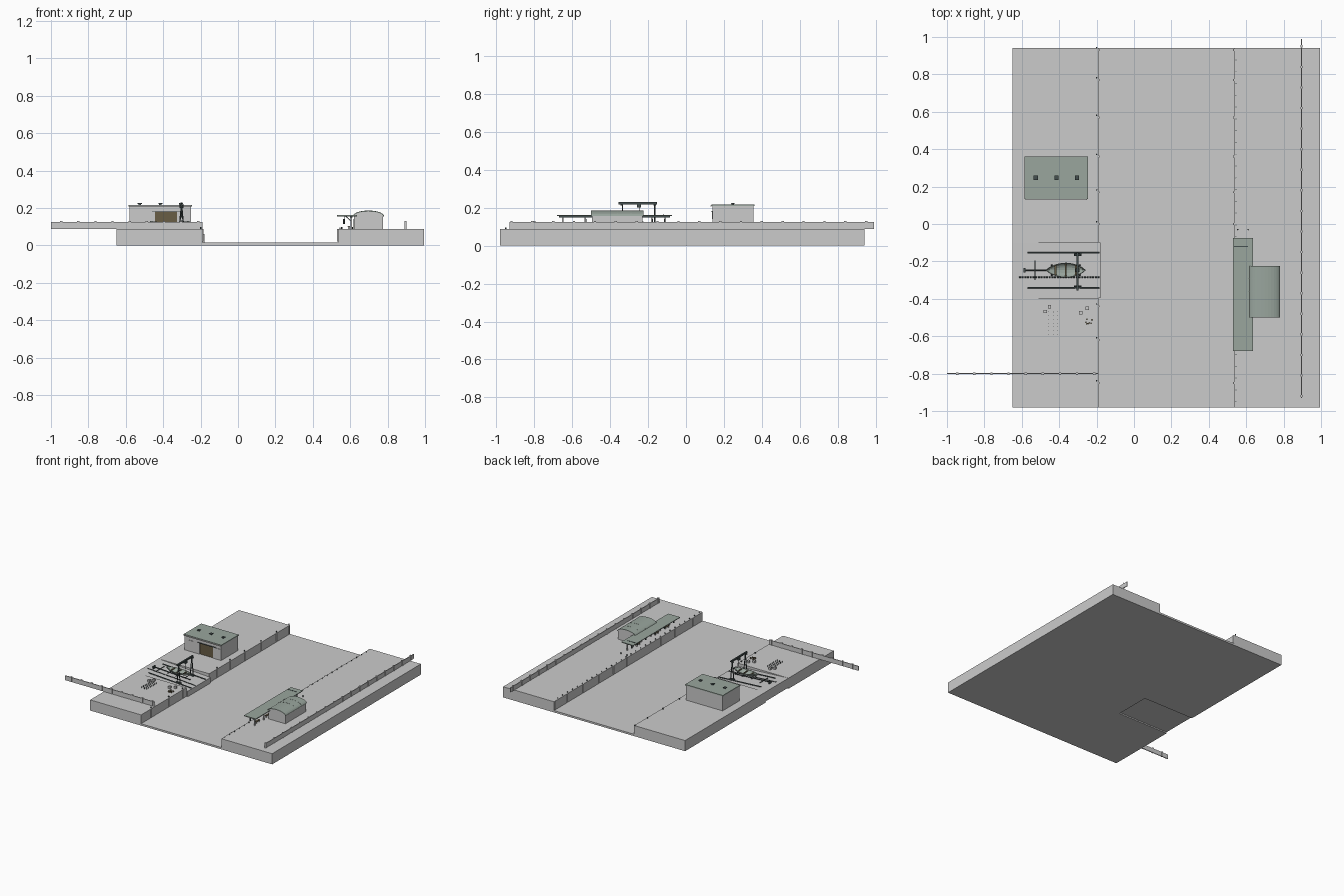
import bpy, bmesh, math, random
from mathutils import Vector
random.seed(4)

def mat(name, c):
    m = bpy.data.materials.new(name)
    m.diffuse_color = (*c, 1)
    return m

ROOF = mat("roof_green", (0.32, 0.38, 0.34))
STEEL = mat("dark_steel", (0.06, 0.08, 0.08))
WOOD = mat("door_brown", (0.14, 0.11, 0.06))

def finish(name, bm, m=None):
    bmesh.ops.recalc_face_normals(bm, faces=bm.faces)
    me = bpy.data.meshes.new(name)
    bm.to_mesh(me)
    bm.free()
    o = bpy.data.objects.new(name, me)
    bpy.context.collection.objects.link(o)
    if m:
        me.materials.append(m)
    return o

def add_box(bm, x0, x1, y0, y1, z0, z1):
    vs = bmesh.ops.create_cube(bm, size=1)["verts"]
    for v in vs:
        v.co = Vector(((x0 + x1) / 2 + v.co.x * (x1 - x0), (y0 + y1) / 2 + v.co.y * (y1 - y0),
                       (z0 + z1) / 2 + v.co.z * (z1 - z0)))

def boxes(name, items, m=None):
    bm = bmesh.new()
    for b in items:
        add_box(bm, *b)
    return finish(name, bm, m)

def prism_y(name, profile, y0, y1, m=None):
    """Extrude an x-z outline along y."""
    bm = bmesh.new()
    f = bm.faces.new([bm.verts.new((x, y0, z)) for x, z in profile])
    r = bmesh.ops.extrude_face_region(bm, geom=[f])
    for v in r["geom"]:
        if isinstance(v, bmesh.types.BMVert):
            v.co.y = y1
    return finish(name, bm, m)

def rods(name, segs, r, m=None, sides=8):
    """Round bars between point pairs."""
    bm = bmesh.new()
    for a, b in segs:
        a, b = Vector(a), Vector(b)
        vs = bmesh.ops.create_cone(bm, segments=sides, radius1=r, radius2=r, depth=(b - a).length,
                                   cap_ends=True)["verts"]
        q = (b - a).to_track_quat('Z', 'Y')
        for v in vs:
            v.co = q @ v.co + (a + b) / 2
    return finish(name, bm, m)

G = 0.087                                            # quay level
# Ground: channel bed and the two quays, with a gap for the slipway
boxes("channel_bed", [(-0.19, 0.54, -0.98, 0.94, 0, 0.015)])
boxes("left_quay", [(-0.65, -0.19, -0.98, -0.395, 0, G), (-0.65, -0.19, -0.10, 0.94, 0, G)])
boxes("right_quay", [(0.535, 0.995, -0.98, 0.94, 0, G)])
prism_y("slipway_ramp", [(-0.65, 0.01), (-0.178, 0.01), (-0.178, 0.06), (-0.65, G)], -0.395, -0.10)

# Quay edge fittings: bollards, fenders and ladders
ys = [-0.85, -0.62, -0.44, 0.0, 0.17, 0.36, 0.57, 0.77, 0.93]
boxes("left_fenders", [(-0.195, -0.185, y - 0.005, y + 0.005, 0.02, G + 0.001) for y in ys])
rods("left_bollards", [((-0.2, y + 0.012, G), (-0.2, y + 0.012, G + 0.01)) for y in ys], 0.004, STEEL)
boxes("right_fenders", [(0.53, 0.54, y - 0.005, y + 0.005, 0.02, G + 0.001) for y in ys])
rods("right_bollards", [((0.545, -0.95 + i * 0.063, G), (0.545, -0.95 + i * 0.063, G + 0.008))
                        for i in range(30)], 0.003, STEEL)

# Boundary walls with posts
boxes("front_wall", [(-1.0, -0.19, -0.803, -0.797, G, 0.124)])
boxes("front_wall_posts", [(x - 0.006, x + 0.006, -0.806, -0.794, G, 0.129)
                           for x in [-0.945 + i * 0.0915 for i in range(9)]])
boxes("right_wall", [(0.893, 0.899, -0.93, 0.99, G, 0.124)])
boxes("right_wall_posts", [(0.89, 0.902, y - 0.006, y + 0.006, G, 0.129)
                           for y in [-0.92 + i * 0.11 for i in range(18)]])

# Workshop: shell with a recessed doorway
boxes("workshop_walls", [(-0.58, -0.445, 0.14, 0.355, G, 0.208), (-0.325, -0.25, 0.14, 0.355, G, 0.208),
                         (-0.445, -0.325, 0.15, 0.355, G, 0.208), (-0.445, -0.325, 0.14, 0.15, 0.178, 0.208)])
boxes("workshop_roof", [(-0.585, -0.245, 0.135, 0.36, 0.208, 0.216)], ROOF)
boxes("workshop_door", [(-0.443, -0.327, 0.144, 0.152, G, 0.177)], WOOD)
boxes("workshop_door_rail", [(-0.46, -0.30, 0.134, 0.14, 0.178, 0.182)], STEEL)
boxes("workshop_window", [(x, x + 0.042, 0.136, 0.142, 0.14, 0.178) for x in (-0.546, -0.302)])
boxes("workshop_gutter", [(-0.58, -0.25, 0.128, 0.135, 0.207, 0.212)])
vx = (-0.525, -0.415, -0.305)
boxes("roof_vents", [(x - 0.007, x + 0.007, 0.24, 0.254, 0.216, 0.221) for x in vx], STEEL)
boxes("roof_vent_caps", [(x - 0.011, x + 0.011, 0.236, 0.258, 0.221, 0.225) for x in vx], STEEL)

# Slipway rails, sleepers and haul chain
def rz(x):
    return G - (x + 0.65) / 0.472 * 0.027
def slope_rod(x0, x1, y, h):
    return ((x0, y, rz(x0) + h), (x1, y, rz(x1) + h))
rods("slip_rails", [slope_rod(-0.57, -0.185, y, 0.004) for y in (-0.155, -0.34)], 0.004, STEEL)
rods("haul_chain", [slope_rod(-0.615 + i * 0.0145, -0.605 + i * 0.0145, -0.285, 0.003) for i in range(30)], 0.003, STEEL)
rods("haul_cable", [slope_rod(-0.58, -0.26, -0.247, 0.012)], 0.0035, STEEL)
boxes("winch", [(-0.59, -0.58, -0.26, -0.234, 0.08, 0.103)], STEEL)
rods("cradle_bars", [((x, -0.247 - w, 0.093), (x, -0.247 + w, 0.093))
                     for x, w in ((-0.53, 0.052), (-0.44, 0.03), (-0.36, 0.04), (-0.29, 0.03))], 0.003, STEEL)

# Boat: lofted open hull with thwarts
bm = bmesh.new()
rows = []
N, M = 12, 8
for i in range(N + 1):
    t = i / N
    w = 0.003 + 0.037 * math.sin(math.pi * t) ** 0.75
    k = 0.016 * abs(2 * t - 1) ** 2
    row = []
    for j in range(M + 1):
        a = math.pi * j / M
        row.append(bm.verts.new((-0.47 + 0.21 * t, -0.247 - w * math.cos(a),
                                 0.122 + k * 0.5 - (0.026 - k * 0.7) * math.sin(a))))
    rows.append(row)
for r0, r1 in zip(rows, rows[1:]):
    for j in range(M):
        bm.faces.new((r0[j], r1[j], r1[j + 1], r0[j + 1]))
hull = finish("boat_hull", bm, ROOF)
s = hull.modifiers.new("thickness", 'SOLIDIFY')
s.thickness = 0.003
boxes("boat_thwarts", [(x - 0.005, x + 0.005, -0.247 - w, -0.247 + w, 0.115, 0.118)
                       for x, w in ((-0.42, 0.027), (-0.365, 0.033), (-0.31, 0.027))], WOOD)

# Boat gantry: two legged frames, cross beam and hoist
GX = -0.302
legs = []
for y in (-0.165, -0.335):
    legs += [((GX - 0.014, y, 0.072), (GX, y, 0.218)), ((GX + 0.014, y, 0.072), (GX, y, 0.218)),
             ((GX - 0.009, y, 0.13), (GX + 0.009, y, 0.13))]
rods("gantry_legs", legs, 0.0035, STEEL)
boxes("gantry_beam", [(GX - 0.006, GX + 0.006, -0.355, -0.152, 0.217, 0.222),
                      (GX - 0.006, GX + 0.006, -0.355, -0.152, 0.226, 0.229),
                      (GX - 0.002, GX + 0.002, -0.355, -0.152, 0.222, 0.226)], STEEL)
boxes("gantry_feet", [(GX - 0.02, GX + 0.02, y - 0.007, y + 0.007, 0.066, 0.078) for y in (-0.165, -0.335)], STEEL)
boxes("gantry_end_plates", [(GX - 0.014, GX + 0.014, y - 0.006, y + 0.006, 0.212, 0.218) for y in (-0.165, -0.338)], STEEL)
boxes("hoist_trolley", [(GX - 0.01, GX + 0.01, -0.257, -0.237, 0.2, 0.217)], STEEL)
rods("hoist_line", [((GX, -0.247, 0.15), (GX, -0.247, 0.2))], 0.002, STEEL)

# Crates, trestles and small stock on the left quay
boxes("crates", [(x - 0.009, x + 0.009, y - 0.009, y + 0.009, G, G + 0.018)
                 for x, y in ((-0.475, -0.468), (-0.452, -0.442), (-0.285, -0.475), (-0.25, -0.45))])
rods("mooring_stakes", [((x, -0.47 - 0.02 * i, G), (x, -0.47 - 0.02 * i, G + 0.012))
                        for x in (-0.455, -0.432, -0.41) for i in range(7)], 0.002, STEEL, 6)
rods("buoys", [((x, y, G), (x, y, G + 0.01)) for x, y in
               [(-0.24 + random.uniform(-0.02, 0.02), -0.522 + random.uniform(-0.015, 0.015)) for _ in range(9)]], 0.004, WOOD)

# Barrel-roofed shed
boxes("shed_walls", [(0.62, 0.775, -0.495, -0.23, G, 0.157)])
def arc(rx, rz_, z0, n=14):
    return [(0.6975 + rx * math.cos(math.pi * i / n), z0 + rz_ * math.sin(math.pi * i / n)) for i in range(n + 1)]
prism_y("shed_gables", arc(0.0775, 0.024, 0.157), -0.495, -0.23)
roof = prism_y("shed_barrel_roof", arc(0.083, 0.03, 0.155) + arc(0.078, 0.025, 0.155)[::-1], -0.5, -0.225, ROOF)
for y in (-0.29, -0.36):
    prism_y("roof_seam", arc(0.084, 0.031, 0.155) + arc(0.08, 0.028, 0.155)[::-1], y - 0.002, y + 0.002, ROOF)
boxes("shed_door", [(0.617, 0.622, -0.40, -0.34, G, 0.14)], WOOD)
boxes("shed_windows", [(0.617, 0.622, y, y + 0.04, 0.115, 0.14) for y in (-0.47, -0.30)], STEEL)

# Waterside canopy with posts, brackets and hanging lamps
boxes("canopy_roof", [(0.53, 0.637, -0.68, -0.075, 0.155, 0.161)], ROOF)
py = (-0.65, -0.53, -0.41, -0.29, -0.18, -0.11)
boxes("canopy_posts", [(0.602, 0.61, y - 0.004, y + 0.004, G, 0.155) for y in py])
rods("canopy_brackets", [((0.604, y, 0.13), (0.575, y, 0.156)) for y in py], 0.002, STEEL, 6)
boxes("canopy_beam", [(0.6, 0.612, -0.67, -0.085, 0.149, 0.155)], STEEL)
boxes("canopy_seam", [(0.535, 0.61, -0.122, -0.117, 0.16, 0.163)], STEEL)
rods("hanging_lamps", [((0.567, y, 0.115), (0.567, y, 0.14)) for y in py], 0.005, STEEL)
rods("lamp_stems", [((0.567, y, 0.14), (0.567, y, 0.156)) for y in py], 0.0015, STEEL, 6)
boxes("benches", [(0.585, 0.6, y, y + 0.05, 0.1, 0.104) for y in (-0.62, -0.49, -0.25)], WOOD)
boxes("bench_legs", [(0.587, 0.598, y + d, y + d + 0.006, G, 0.1)
                     for y in (-0.62, -0.49, -0.25) for d in (0.004, 0.04)])
rods("landing_posts", [((x, -0.03, G), (x, -0.03, G + 0.012)) for x in (0.555, 0.61)], 0.004, STEEL)
